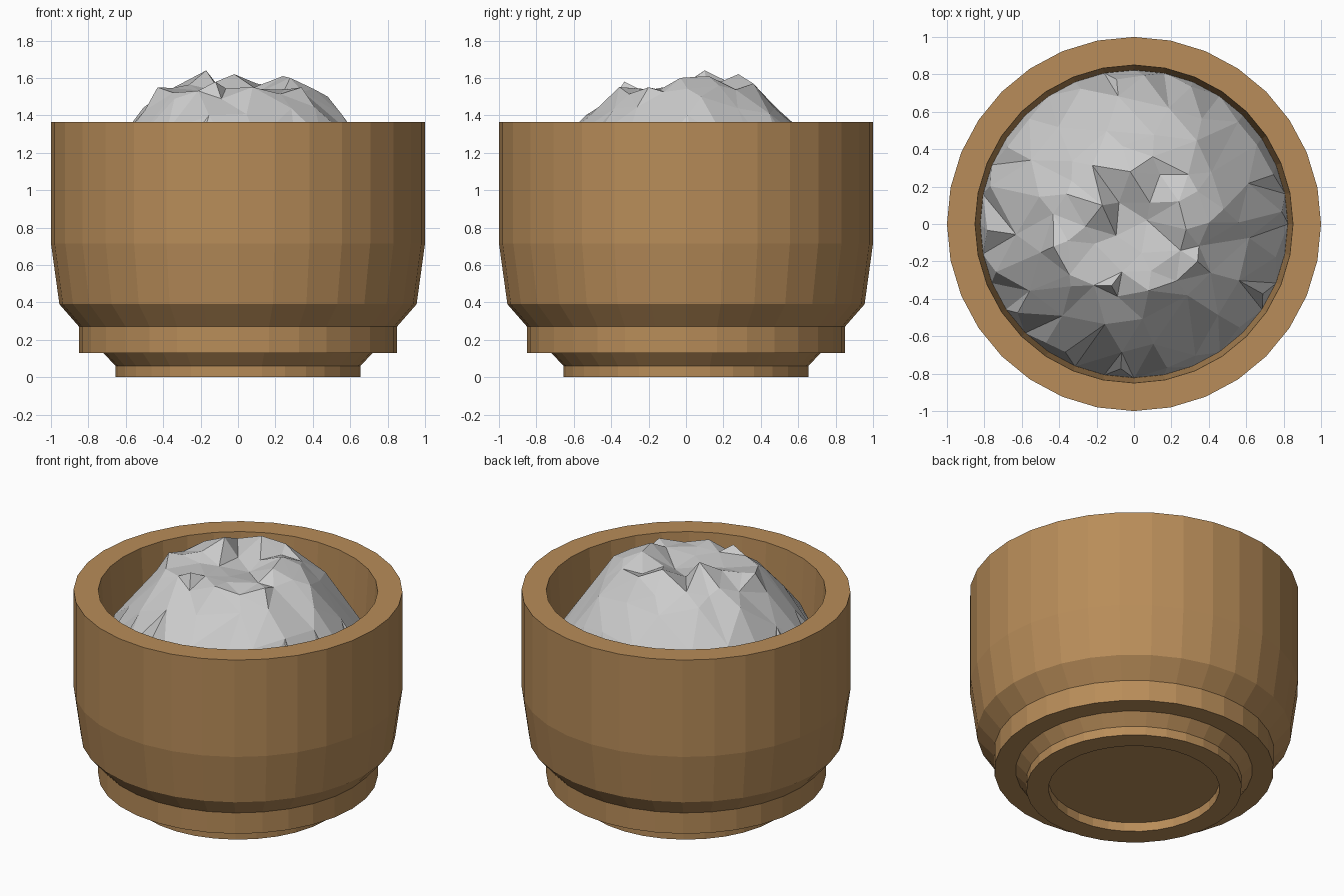
import bpy, bmesh, math, random
from mathutils import Vector
from mathutils.geometry import delaunay_2d_cdt

if "Cube" in bpy.data.objects:
    bpy.data.objects.remove(bpy.data.objects["Cube"])

random.seed(7)


def material(name, rgb):
    m = bpy.data.materials.new(name)
    m.diffuse_color = (*rgb, 1)
    m.use_nodes = True
    m.node_tree.nodes["Principled BSDF"].inputs["Base Color"].default_value = m.diffuse_color
    return m


def make_object(name, bm, mat):
    bmesh.ops.recalc_face_normals(bm, faces=bm.faces)
    me = bpy.data.meshes.new(name)
    bm.to_mesh(me)
    bm.free()
    me.materials.append(mat)
    ob = bpy.data.objects.new(name, me)
    bpy.context.collection.objects.link(ob)
    return ob


def lathe(name, profile, mat, sides=32):
    """Revolve (radius, z) points; the first and last rings are capped."""
    bm = bmesh.new()
    rings = [[bm.verts.new((r * math.cos(math.tau * i / sides),
                            r * math.sin(math.tau * i / sides), z))
              for i in range(sides)] for r, z in profile]
    for a, b in zip(rings, rings[1:]):
        for i in range(sides):
            j = (i + 1) % sides
            bm.faces.new((a[i], a[j], b[j], b[i]))
    bm.faces.new(rings[0])
    bm.faces.new(rings[-1])
    return make_object(name, bm, mat)


wood = material("warm brown", (0.48, 0.265, 0.10))
foil = material("pale grey", (0.60, 0.60, 0.60))

# pot: recessed foot, stepped collar, swelling wall, hollow inside
lathe("pot", [(0.52, 0.06), (0.52, 0), (0.655, 0), (0.655, 0.06), (0.72, 0.13),
              (0.85, 0.13), (0.85, 0.27), (0.955, 0.39), (1, 0.715), (1, 1.365),
              (0.85, 1.365), (0.825, 0.95), (0.80, 0.45), (0.70, 0.25)], wood)

# crumpled heap: rings of jittered points plus a few main peaks (x, y, z)
peaks = [(-0.17, 0.10, 1.64), (0.24, 0.12, 1.61), (-0.43, -0.12, 1.55),
         (0.48, 0.08, 1.50), (-0.12, -0.33, 1.58), (0.10, 0.36, 1.57),
         (0.34, -0.20, 1.55), (-0.36, 0.16, 1.54), (0.07, 0.02, 1.50),
         (-0.02, 0.28, 1.62)]
slope = [(0, 1.56), (0.3, 1.56), (0.45, 1.49), (0.57, 1.37), (0.72, 1.20),
         (0.79, 1.07), (0.83, 0.85)]


def height(r):
    for (r0, z0), (r1, z1) in zip(slope, slope[1:]):
        if r <= r1:
            return z0 + (z1 - z0) * (r - r0) / (r1 - r0)
    return slope[-1][1]


points = [Vector(p) for p in peaks]
# ring radius, count, radial jitter, height jitter
for r, n, jr, jz in [(0.14, 5, 0.03, 0.04), (0.27, 10, 0.04, 0.045),
                     (0.40, 15, 0.04, 0.04), (0.52, 13, 0.05, 0.03),
                     (0.66, 14, 0.04, 0.025), (0.785, 22, 0.012, 0.03),
                     (0.825, 32, 0, 0)]:
    for i in range(n):
        a = math.tau * (i + (random.uniform(-0.3, 0.3) if jr else 0)) / n
        rr = r + random.uniform(-jr, jr)
        p = Vector((rr * math.cos(a), rr * math.sin(a),
                    height(rr) + random.uniform(-jz, jz)))
        if all((p.xy - q.xy).length > 0.06 for q in points[:len(peaks)]):
            points.append(p)

result = delaunay_2d_cdt([p.xy for p in points], [], [], 0, 1e-6)
bm = bmesh.new()
verts = [bm.verts.new((co.x, co.y, points[src[0]].z))
         for co, src in zip(result[0], result[3])]
for f in result[2]:
    bm.faces.new([verts[i] for i in f])
# skirt and underside, hidden inside the pot
edges = [e for e in bm.edges if e.is_boundary]
new = bmesh.ops.extrude_edge_only(bm, edges=edges)["geom"]
for v in new:
    if isinstance(v, bmesh.types.BMVert):
        v.co = (v.co.x * 0.9, v.co.y * 0.9, 0.4)
bmesh.ops.holes_fill(bm, edges=[e for e in bm.edges if e.is_boundary], sides=0)
make_object("crumpled_heap", bm, foil)
